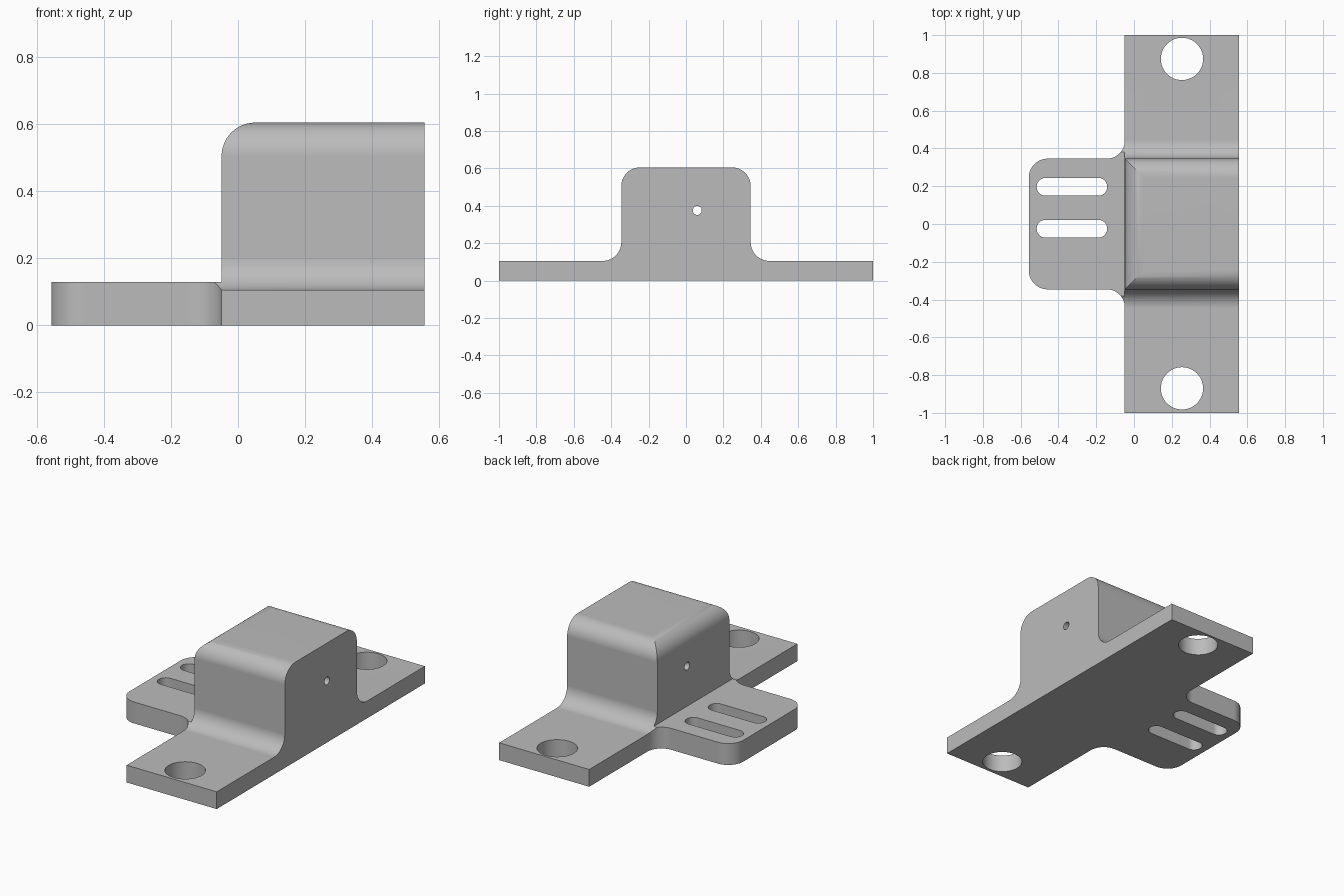
import bpy, bmesh, math
from mathutils import Vector, Matrix

if "Cube" in bpy.data.objects:
    bpy.data.objects.remove(bpy.data.objects["Cube"], do_unlink=True)

grey = bpy.data.materials.new("plain grey")
grey.use_nodes = True
grey.diffuse_color = (0.5, 0.5, 0.5, 1)
grey.node_tree.nodes["Principled BSDF"].inputs["Base Color"].default_value = (0.5, 0.5, 0.5, 1)


def fillet(corners, steps=14):
    """Round each right-angled corner (u, v, radius) of a closed outline."""
    out = []
    for i, (u, v, r) in enumerate(corners):
        p = Vector((u, v))
        if r == 0:
            out.append(p)
            continue
        a = (Vector(corners[i - 1][:2]) - p).normalized()
        b = (Vector(corners[(i + 1) % len(corners)][:2]) - p).normalized()
        for k in range(steps + 1):
            t = math.pi / 2 * k / steps
            out.append(p + r * (a + b) - r * (a * math.sin(t) + b * math.cos(t)))
    return out


def prism(name, outline, axis, low, high):
    """Extrude an outline along one axis; u, v are the other two axes in order."""
    bm = bmesh.new()
    verts = []
    for p in outline:
        co = [p[0], p[1]]
        co.insert(axis, low)
        verts.append(bm.verts.new(co))
    face = bm.faces.new(verts)
    ext = bmesh.ops.extrude_face_region(bm, geom=[face])["geom"]
    move = [0, 0, 0]
    move[axis] = high - low
    bmesh.ops.translate(bm, vec=move, verts=[g for g in ext if isinstance(g, bmesh.types.BMVert)])
    bmesh.ops.recalc_face_normals(bm, faces=bm.faces[:])
    mesh = bpy.data.meshes.new(name)
    bm.to_mesh(mesh)
    bm.free()
    mesh.materials.append(grey)
    obj = bpy.data.objects.new(name, mesh)
    bpy.context.collection.objects.link(obj)
    return obj


def circle(u, v, r, n=48):
    return [(u + r * math.cos(2 * math.pi * k / n), v + r * math.sin(2 * math.pi * k / n)) for k in range(n)]


def combine(target, tool, operation):
    mod = target.modifiers.new("cut", "BOOLEAN")
    mod.operation, mod.object, mod.solver = operation, tool, "EXACT"
    bpy.context.view_layer.objects.active = target
    bpy.ops.object.modifier_apply(modifier=mod.name)
    bpy.data.objects.remove(tool, do_unlink=True)


# End profile: thin flanges with a raised, filleted centre block
half = [(1, 0, 0), (1, 0.105, 0), (0.346, 0.105, 0.1), (0.346, 0.605, 0.1)]
end_profile = half + [(-y, z, r) for y, z, r in reversed(half)]
bracket = prism("bracket", fillet(end_profile), 0, -0.8, 0.8)

# Side profile: low tab stepping up to the block, whose top edge is rounded
side_profile = [(-0.8, -0.2, 0), (0.8, -0.2, 0), (0.8, 0.8, 0), (0.3, 0.8, 0), (0.3, 0.605, 0),
                (-0.049, 0.605, 0.1), (-0.049, 0.13, 0), (-0.8, 0.13, 0)]
side_profile[2:5] = [(0.8, 0.605, 0)]
combine(bracket, prism("side_shape", fillet(side_profile), 1, -1.2, 1.2), "INTERSECT")

# Plan outline: long bar with a rounded tab blended into it
plan_half = [(0.557, 1.2, 0), (-0.049, 1.2, 0), (-0.049, 0.346, 0.095), (-0.557, 0.346, 0.1)]
plan = plan_half + [(x, -y, r) for x, y, r in reversed(plan_half)]
combine(bracket, prism("plan_shape", fillet(plan), 2, -0.3, 0.9), "INTERSECT")

# Bolt holes in the flanges
for y in (0.874, -0.87):
    combine(bracket, prism("bolt_hole", circle(0.254, y, 0.112), 2, -0.1, 0.4), "DIFFERENCE")

# Slots in the tab
for y in (0.197, -0.025):
    w = 0.047
    slot = [(-0.515, y - w, w - 0.0005), (-0.142, y - w, w - 0.0005),
            (-0.142, y + w, w - 0.0005), (-0.515, y + w, w - 0.0005)]
    combine(bracket, prism("slot", fillet(slot), 2, -0.1, 0.4), "DIFFERENCE")

# Small pin hole through the block
combine(bracket, prism("pin_hole", circle(0.06, 0.375, 0.024, 24), 0, -0.7, 0.7), "DIFFERENCE")

# Smooth fillets, crisp edges
bpy.ops.object.select_all(action="DESELECT")
bracket.select_set(True)
bpy.context.view_layer.objects.active = bracket
bpy.ops.object.shade_smooth_by_angle(angle=math.radians(30))
weighted = bracket.modifiers.new("even shading", "WEIGHTED_NORMAL")
weighted.keep_sharp = True
